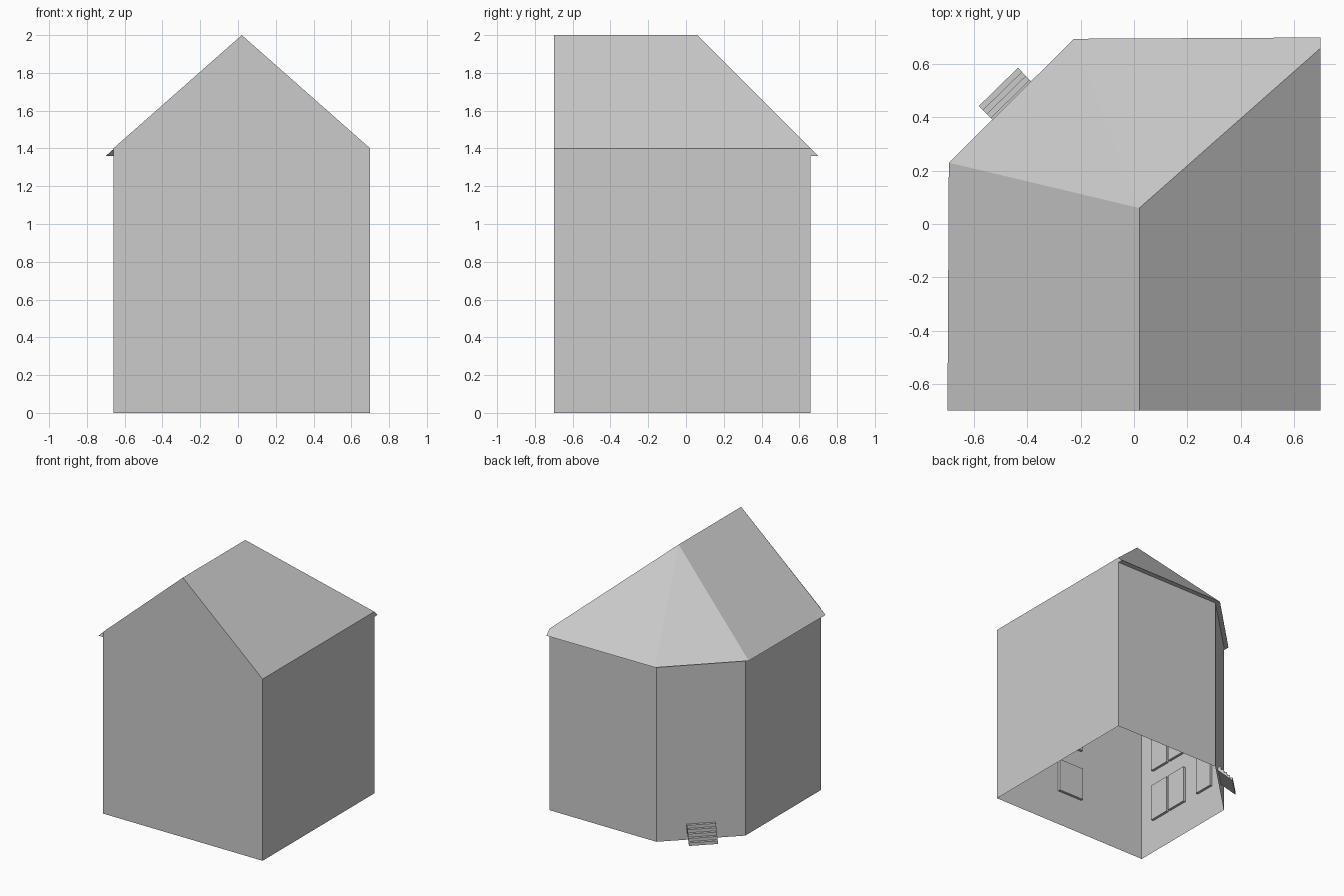
import bpy, bmesh
from mathutils import Vector, Matrix

if "Cube" in bpy.data.objects:
    bpy.data.objects.remove(bpy.data.objects["Cube"])

RECESS = 0.02
ROWS = [(0.26, 0.545), (0.67, 0.94), (1.07, 1.33)]


def add_object(name, bm, matrix=None):
    mesh = bpy.data.meshes.new(name)
    bm.to_mesh(mesh)
    bm.free()
    ob = bpy.data.objects.new(name, mesh)
    bpy.context.collection.objects.link(ob)
    if matrix:
        ob.matrix_world = matrix
    return ob


def wall_frame(p0, p1):
    """Local x runs along the wall, local -y points outwards, z is up."""
    x = Vector((p1[0] - p0[0], p1[1] - p0[1], 0))
    length = x.length
    x.normalize()
    z = Vector((0, 0, 1))
    m = Matrix((x, z.cross(x), z)).transposed().to_4x4()
    m.translation = (p0[0], p0[1], 0)
    return m, length


def wall(name, p0, p1, top, openings, peak=()):
    """Wall sheet with recessed panes; openings are (u0, u1, z0, z1)."""
    m, length = wall_frame(p0, p1)
    outline = [(0, 0), (length, 0), (length, top), *peak, (0, top)]
    bm = bmesh.new()
    bm.faces.new([bm.verts.new((u, 0, z)) for u, z in outline])
    cuts = [((u, 0, 0), (1, 0, 0)) for u in {v for o in openings for v in o[:2]}]
    cuts += [((0, 0, z), (0, 0, 1)) for z in {v for o in openings for v in o[2:]}]
    for co, no in cuts:
        bmesh.ops.bisect_plane(bm, geom=bm.verts[:] + bm.edges[:] + bm.faces[:],
                               plane_co=co, plane_no=no, dist=1e-5)
    for u0, u1, z0, z1 in openings:
        cells = []
        for f in bm.faces:
            c = f.calc_center_median()
            if abs(c.y) < 1e-4 and u0 < c.x < u1 and z0 < c.z < z1:
                cells.append(f)
        res = bmesh.ops.extrude_face_region(bm, geom=cells)
        verts = [g for g in res["geom"] if isinstance(g, bmesh.types.BMVert)]
        bmesh.ops.translate(bm, verts=verts, vec=(0, RECESS, 0))
    return add_object(name, bm, m)


def columns(*spans):
    return [(u0, u1, z0, z1) for u0, u1 in spans for z0, z1 in ROWS]


# Footprint corners, counter-clockwise from the front left
FL, FR, BR = (-0.66, -0.70), (0.70, -0.70), (0.70, 0.66)
BC, LC = (-0.21, 0.66), (-0.66, 0.22)

# Walls
wall("front_gable_wall", FL, FR, 1.40,
     [(0.57, 0.785, z0, z1) for z0, z1 in
      [(0.275, 0.53), (0.68, 0.915), (1.07, 1.30), (1.455, 1.66)]],
     peak=[(0.68, 2.0)])
wall("right_wall", FR, BR, 1.40, columns((0.72, 0.95)))
wall("back_wall", BR, BC, 1.38, columns((0.245, 0.40), (0.635, 0.80)))
wall("entrance_wall", BC, LC, 1.375,
     [(0.205, 0.425, 0.12, 0.55), (0.225, 0.40, 0.705, 0.95), (0.225, 0.40, 1.11, 1.345)])
wall("left_wall", LC, FL, 1.38, columns((0.13, 0.29), (0.43, 0.60), (0.62, 0.79)))

# Hipped roof with eaves on the left, corner and back
bm = bmesh.new()
V = lambda *co: bm.verts.new(co)
ridge, apex = V(0.02, -0.70, 2.0), V(0.02, 0.06, 2.0)
right_front, right_back = V(0.70, -0.70, 1.40), V(0.70, 0.66, 1.40)
eaves = [V(0.70, 0.70, 1.36), V(-0.225, 0.695, 1.36),
         V(-0.695, 0.23, 1.36), V(-0.70, -0.70, 1.36)]
inner = [V(*p, 1.36) for p in (BR, BC, LC, FL)]
bm.faces.new((ridge, right_front, right_back, apex))
bm.faces.new((apex, right_back, eaves[0], eaves[1]))
bm.faces.new((apex, eaves[1], eaves[2]))
bm.faces.new((ridge, apex, eaves[2], eaves[3]))
for i in range(3):
    bm.faces.new((eaves[i], inner[i], inner[i + 1], eaves[i + 1]))
bm.faces.new((right_back, inner[0], eaves[0]))
add_object("roof", bm)

# Entrance stairs: stepped profile with a sloping underside
m, _ = wall_frame(BC, LC)
steps, depth, height = 5, 0.105, 0.12
profile = [(depth, 0)]
for i in range(steps):
    z = height * (i + 1) / steps
    profile += [(depth * (1 - i / steps), z), (depth * (1 - (i + 1) / steps), z)]
profile.append((0, height - 0.03))
bm = bmesh.new()
side = bm.faces.new([bm.verts.new((0.213, -d, z)) for d, z in profile])
res = bmesh.ops.extrude_face_region(bm, geom=[side], use_keep_orig=True)
bmesh.ops.translate(bm, vec=(0.205, 0, 0),
                    verts=[g for g in res["geom"] if isinstance(g, bmesh.types.BMVert)])
bmesh.ops.recalc_face_normals(bm, faces=bm.faces[:])
add_object("entrance_stairs", bm, m)
